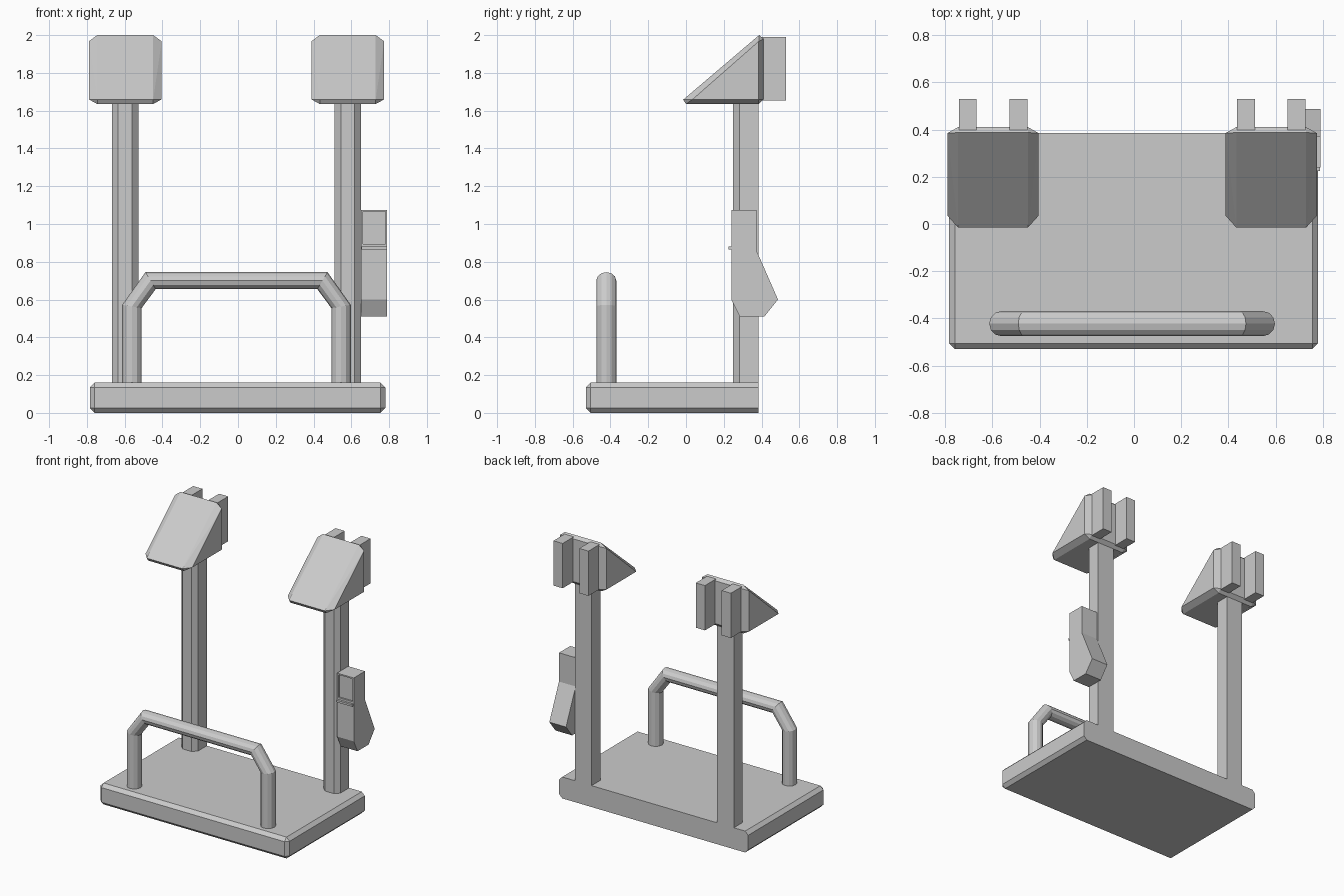
import bpy, bmesh, math

if "Cube" in bpy.data.objects:
    bpy.data.objects.remove(bpy.data.objects["Cube"])

CX = -0.008  # symmetry plane of the frame


def finish(name, bm):
    bmesh.ops.recalc_face_normals(bm, faces=bm.faces[:])
    me = bpy.data.meshes.new(name)
    bm.to_mesh(me)
    bm.free()
    ob = bpy.data.objects.new(name, me)
    bpy.context.collection.objects.link(ob)
    return ob


def box(name, x, y, z, bevel=0, pick=None):
    """Box from (min, max) ranges; pick(edge) selects the edges to chamfer."""
    bm = bmesh.new()
    bmesh.ops.create_cube(bm, size=1)
    for v in bm.verts:
        v.co = [r[0] if c < 0 else r[1] for c, r in zip(v.co, (x, y, z))]
    if bevel:
        bmesh.ops.bevel(bm, geom=[e for e in bm.edges if pick(e)], offset=bevel,
                        segments=1, affect='EDGES', profile=0.5)
    return finish(name, bm)


def prism(name, profile, x0, x1):
    """Extrude a (y, z) profile along x."""
    bm = bmesh.new()
    f = bm.faces.new([bm.verts.new((x0, y, z)) for y, z in profile])
    ext = bmesh.ops.extrude_face_region(bm, geom=[f])
    for v in ext['geom']:
        if isinstance(v, bmesh.types.BMVert):
            v.co.x = x1
    return finish(name, bm)


def head(name, cx):
    """Chamfered wedge: full-width core profile hulled with a narrower outer one."""
    outer = [(-0.015, 1.658), (0.0, 1.635), (0.385, 1.635), (0.41, 1.66),
             (0.41, 1.98), (0.387, 2.0)]
    core = [(0.035, 1.66), (0.385, 1.66), (0.385, 1.967)]
    bm = bmesh.new()
    for prof, half in ((outer, 0.148), (core, 0.193)):
        for s in (-1, 1):
            for y, z in prof:
                bm.verts.new((cx + s * half, y, z))
    bmesh.ops.convex_hull(bm, input=bm.verts[:])
    bmesh.ops.dissolve_limit(bm, angle_limit=math.radians(1),
                             verts=bm.verts[:], edges=bm.edges[:])
    return finish(name, bm)


# base plate, chamfered everywhere except around the flat back
box("base_plate", (-0.784, 0.78), (-0.53, 0.385), (0, 0.16), 0.025,
    lambda e: min(v.co.y for v in e.verts) < 0)

# uprights, wedge heads and rear prongs
for side, s in (("left", -1), ("right", 1)):
    cx = CX + s * 0.589
    box(side + "_post", (cx - 0.069, cx + 0.069), (0.25, 0.385), (0.155, 1.645), 0.032,
        lambda e: max(v.co.y for v in e.verts) < 0.3
        and abs(e.verts[0].co.z - e.verts[1].co.z) > 1)
    head(side + "_head", cx)
    for tag, t in (("outer", s), ("inner", -s)):
        px = cx + t * 0.107
        box(f"{side}_{tag}_prong", (px - 0.038, px + 0.038), (0.38, 0.53), (1.655, 1.99))

# bent tube handle: rings spanned between outer and inner outlines
left = [((-0.605, 0.15), (-0.502, 0.15)), ((-0.605, 0.572), (-0.502, 0.555)),
        ((-0.482, 0.745), (-0.428, 0.655))]
path = left + [tuple((-x, z) for x, z in pair) for pair in reversed(left)]
N = 12
bm = bmesh.new()
rings = []
for (ox, oz), (ix, iz) in path:
    ring = []
    for i in range(N):
        a = 2 * math.pi * i / N
        t = (1 - math.cos(a)) / 2
        ring.append(bm.verts.new((CX + ox + (ix - ox) * t,
                                  -0.422 + 0.053 * math.sin(a), oz + (iz - oz) * t)))
    rings.append(ring)
for a, b in zip(rings, rings[1:]):
    for i in range(N):
        j = (i + 1) % N
        bm.faces.new((a[i], a[j], b[j], b[i]))
bm.faces.new(rings[0])
bm.faces.new(rings[-1])
finish("handle", bm)

# side-mounted reader with recessed screen and a thin lip
reader = prism("reader", [(0.24, 1.075), (0.373, 1.075), (0.373, 0.86), (0.487, 0.60),
                          (0.415, 0.51), (0.285, 0.51), (0.24, 0.60)], 0.652, 0.79)
cutter = box("screen_cutter", (0.662, 0.78), (0.2, 0.252), (0.895, 1.065))
cutter.hide_render = True
mod = reader.modifiers.new("screen", 'BOOLEAN')
mod.operation = 'DIFFERENCE'
mod.object = cutter
mod.solver = 'EXACT'
bpy.context.view_layer.objects.active = reader
bpy.ops.object.modifier_apply(modifier=mod.name)
bpy.data.objects.remove(cutter)
box("reader_lip", (0.654, 0.788), (0.224, 0.245), (0.865, 0.88))
